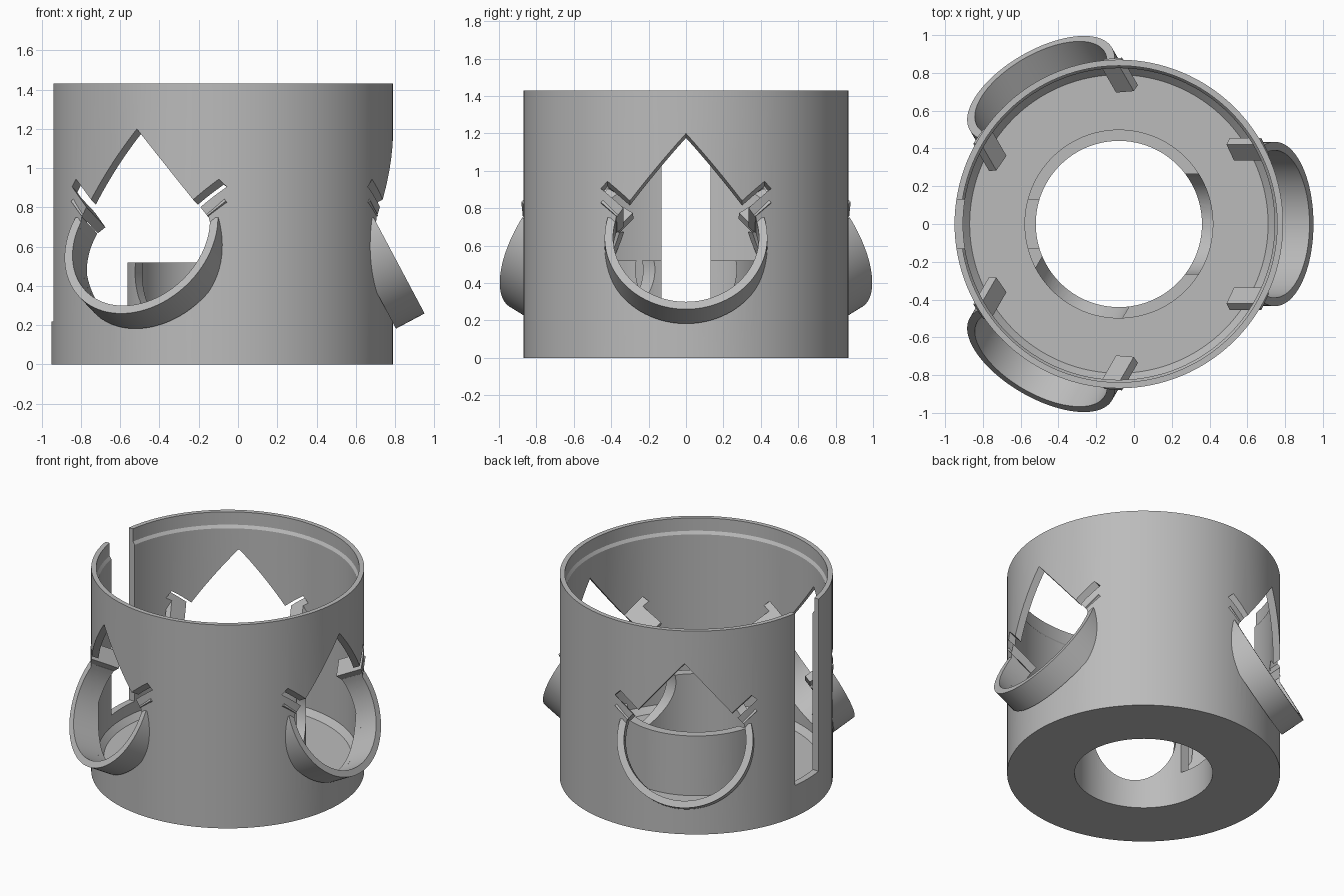
import bpy, bmesh
from math import sin, cos, pi, radians
from mathutils import Matrix, Vector

if "Cube" in bpy.data.objects:
    bpy.data.objects.remove(bpy.data.objects["Cube"])

grey = bpy.data.materials.new("plain_grey")
grey.use_nodes = True
grey.diffuse_color = (0.5, 0.5, 0.5, 1)
grey.node_tree.nodes["Principled BSDF"].inputs["Base Color"].default_value = (0.5, 0.5, 0.5, 1)

CENTRE = Matrix.Translation((-0.08, 0, 0))
TILT = radians(28)
PORT_ANGLES = (0, 120, 240)


def finish(bm, name):
    bmesh.ops.recalc_face_normals(bm, faces=bm.faces)
    mesh = bpy.data.meshes.new(name)
    bm.to_mesh(mesh)
    bm.free()
    mesh.materials.append(grey)
    obj = bpy.data.objects.new(name, mesh)
    bpy.context.collection.objects.link(obj)
    return obj


def prism(name, outline, low, high, matrix):
    """Extrude a flat outline along local z, then place it."""
    bm = bmesh.new()
    face = bm.faces.new([bm.verts.new((x, y, low)) for x, y in outline])
    out = bmesh.ops.extrude_face_region(bm, geom=[face])
    tops = [v for v in out["geom"] if isinstance(v, bmesh.types.BMVert)]
    bmesh.ops.translate(bm, verts=tops, vec=(0, 0, high - low))
    bm.transform(matrix)
    return finish(bm, name)


def lathe(name, profile, steps=128):
    """Turn a closed radius/height profile around the vertical axis."""
    bm = bmesh.new()
    rings = [[bm.verts.new((r * cos(2 * pi * i / steps), r * sin(2 * pi * i / steps), z))
              for r, z in profile] for i in range(steps)]
    n = len(profile)
    for i in range(steps):
        a, b = rings[i], rings[(i + 1) % steps]
        for j in range(n):
            k = (j + 1) % n
            bm.faces.new((a[j], b[j], b[k], a[k]))
    bm.transform(CENTRE)
    return finish(bm, name)


def cut(obj, cutters):
    bpy.context.view_layer.objects.active = obj
    for c in cutters:
        mod = obj.modifiers.new("cut", "BOOLEAN")
        mod.operation = "DIFFERENCE"
        mod.solver = "EXACT"
        mod.object = c
        bpy.ops.object.modifier_apply(modifier=mod.name)


def smooth(obj):
    bpy.ops.object.select_all(action="DESELECT")
    obj.select_set(True)
    bpy.context.view_layer.objects.active = obj
    bpy.ops.object.shade_smooth_by_angle(angle=radians(25))


def arc(radius, start, end, steps):
    return [(radius * cos(radians(start + (end - start) * i / steps)),
             radius * sin(radians(start + (end - start) * i / steps))) for i in range(steps + 1)]


def mirrored(points):
    return [(-x, y) for x, y in reversed(points)]


def port_frame(angle):
    """Local x sideways, local y up the tilted face, local z outwards."""
    s, c = sin(TILT), cos(TILT)
    frame = Matrix(((0, -s, c, 0.826), (1, 0, 0, 0), (0, c, s, 0.644), (0, 0, 0, 1)))
    return CENTRE @ Matrix.Rotation(radians(angle), 4, "Z") @ frame


def level_frame(angle, height):
    frame = Matrix(((0, 0, 1, 0), (1, 0, 0, 0), (0, 1, 0, height), (0, 0, 0, 1)))
    return CENTRE @ Matrix.Rotation(radians(angle), 4, "Z") @ frame


# Cup with a floor, a thin rim ledge and a round hole
body = lathe("outer_cup", [(0.44, 0), (0.87, 0), (0.87, 1.43), (0.838, 1.43), (0.838, 1.34),
                           (0.825, 1.32), (0.825, 0.14), (0.79, 0.1), (0.44, 0.1)])
collar = lathe("inner_collar", [(0.44, 0.02), (0.5, 0.02), (0.5, 0.52), (0.44, 0.52)])

# Port opening: round below, pointed roof above, slanted slot at each side
slot = [(0.37, 0.115), (0.335, 0.15), (0.455, 0.27), (0.42, 0.295), (0.3, 0.177)]
opening = arc(0.39, -197, 17, 48) + slot + [(0, 0.47)] + mirrored(slot)
ports = [prism("port_cutter", opening, -0.3, 0.5, port_frame(a)) for a in PORT_ANGLES]
arches = [prism("arch_cutter", arc(0.27, 0, 354, 59), 0.2, 0.7, level_frame(a, 0.47))
          for a in PORT_ANGLES]

# Tall slot through the side wall and collar
slit = prism("slit_cutter", [(-0.13, 0.22), (0.13, 0.22), (0.13, 2), (-0.13, 2)],
             0.3, 1.2, level_frame(180, 0))
cut(body, ports + [slit])
cut(collar, arches + [slit])
for c in ports + arches + [slit]:
    bpy.data.objects.remove(c)
smooth(body)
smooth(collar)

# Tilted cradle rings with a slanted bar at the top of each arm
cradle = arc(0.435, -196, 16, 56) + arc(0.39, 17, -197, 56)
bar = [(0.335, 0.15), (0.37, 0.115), (0.455, 0.2), (0.42, 0.235)]
for number, angle in enumerate(PORT_ANGLES, 1):
    frame = port_frame(angle)
    smooth(prism(f"cradle_ring_{number}", cradle, -0.165, 0, frame))
    prism(f"left_bar_{number}", bar, -0.165, 0.025, frame)
    prism(f"right_bar_{number}", mirrored(bar), -0.165, 0.025, frame)
